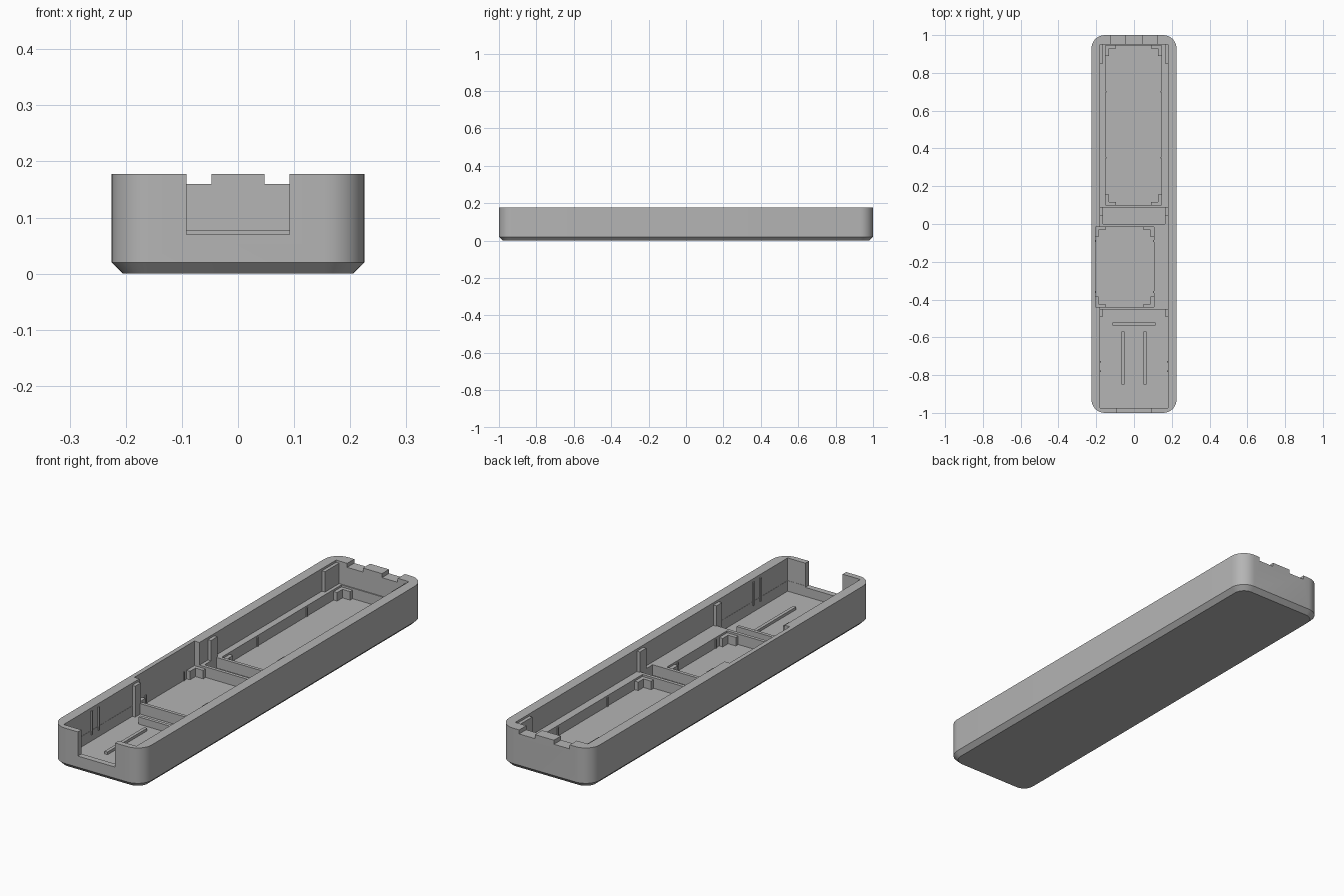
import bpy, bmesh, math

cube = bpy.data.objects.get("Cube")
if cube:
    bpy.data.objects.remove(cube, do_unlink=True)

grey = bpy.data.materials.new("plain grey")
grey.use_nodes = True
colour = (0.46, 0.46, 0.46, 1)
grey.diffuse_color = colour
grey.node_tree.nodes["Principled BSDF"].inputs["Base Color"].default_value = colour

HALF_X, HALF_Y, TOP = 0.225, 1.0, 0.178
WALL_X = 0.18        # inner side wall
FLOOR, LEDGE = 0.03, 0.077


def make_object(name, bm):
    bmesh.ops.recalc_face_normals(bm, faces=bm.faces)
    mesh = bpy.data.meshes.new(name)
    bm.to_mesh(mesh)
    bm.free()
    mesh.materials.append(grey)
    ob = bpy.data.objects.new(name, mesh)
    bpy.context.collection.objects.link(ob)
    return ob


def add_box(bm, x0, x1, y0, y1, z0, z1):
    verts = bmesh.ops.create_cube(bm, size=1)["verts"]
    for v in verts:
        v.co.x = x0 if v.co.x < 0 else x1
        v.co.y = y0 if v.co.y < 0 else y1
        v.co.z = z0 if v.co.z < 0 else z1


def boxes(name, dims):
    bm = bmesh.new()
    for d in dims:
        add_box(bm, *d)
    return make_object(name, bm)


def rounded_ring(bm, inset, z, radius=0.07, steps=8):
    """Rounded rectangle loop of vertices."""
    ring = []
    cx, cy = HALF_X - radius, HALF_Y - radius
    for q, (sx, sy) in enumerate([(1, 1), (-1, 1), (-1, -1), (1, -1)]):
        for i in range(steps + 1):
            a = math.pi / 2 * (q + i / steps)
            r = radius - inset
            ring.append(bm.verts.new((sx * cx + r * math.cos(a),
                                      sy * cy + r * math.sin(a), z)))
    return ring


# Outer case: rounded block with a chamfered underside
bm = bmesh.new()
rings = [rounded_ring(bm, 0.02, 0), rounded_ring(bm, 0, 0.02), rounded_ring(bm, 0, TOP)]
bm.faces.new(rings[0])
bm.faces.new(rings[-1])
for low, high in zip(rings, rings[1:]):
    for i in range(len(low)):
        j = (i + 1) % len(low)
        bm.faces.new((low[i], low[j], high[j], high[i]))
case = make_object("case", bm)

# Hollows, cut one after another
hollows = {
    "main_cavity": (-WALL_X, WALL_X, -0.975, 0.95, LEDGE, 0.3),
    "rear_pocket": (-0.15, 0.145, 0.10, 0.945, FLOOR, 0.25),
    "middle_pocket": (-0.205, 0.105, -0.44, -0.015, FLOOR, 0.26),
    "channel": (-0.165, 0.165, 0, 0.085, FLOOR, 0.25),
    "front_bay": (-0.179, 0.179, -0.974, -0.455, FLOOR, 0.25),
    "front_opening": (-0.092, 0.092, -1.1, -0.96, 0.07, 0.28),
    "back_notch_right": (-0.125, -0.047, 0.93, 1.1, 0.16, 0.28),
    "back_notch_left": (0.047, 0.125, 0.93, 1.1, 0.16, 0.28),
}
for name, dims in hollows.items():
    cutter = boxes(name, [dims])
    cutter.hide_render = True
    mod = case.modifiers.new(name, 'BOOLEAN')
    mod.operation, mod.solver, mod.object = 'DIFFERENCE', 'EXACT', cutter
    bpy.context.view_layer.update()
    graph = bpy.context.evaluated_depsgraph_get()
    cut_mesh = bpy.data.meshes.new_from_object(case.evaluated_get(graph))
    case.modifiers.clear()
    case.data = cut_mesh
    bpy.data.objects.remove(cutter, do_unlink=True)

bpy.ops.object.select_all(action='DESELECT')
case.select_set(True)
bpy.context.view_layer.objects.active = case
bpy.ops.object.shade_smooth_by_angle(angle=math.radians(25))


def both_sides(x0, x1, *rest):
    return [(x0, x1, *rest), (-x1, -x0, *rest)]


# Corner posts and slim ribs on the side walls
posts = []
for y0, y1 in [(0.85, 0.955), (0.045, 0.09), (-0.49, -0.45)]:
    posts += both_sides(0.165, 0.182, y0, y1, FLOOR, 0.168)
boxes("wall_posts", posts)
ribs = []
for y in (-0.78, -0.73):
    ribs += both_sides(0.174, 0.182, y - 0.004, y + 0.004, 0.06, 0.165)
boxes("wall_ribs", ribs)

# Rails on the front floor
boxes("floor_rails", both_sides(0.05, 0.065, -0.85, -0.57, FLOOR - 0.005, 0.042))
boxes("cross_rail", [(-0.115, 0.115, -0.537, -0.522, FLOOR - 0.005, 0.062)])


def corner_brackets(name, x0, x1, y0, y1, arm=0.055, thick=0.017):
    """An L-shaped bracket in each corner of a pocket."""
    dims = []
    for x, sx in ((x0, 1), (x1, -1)):
        for y, sy in ((y0, 1), (y1, -1)):
            for ax, ay in ((arm, thick), (thick, arm)):
                xs = sorted((x - 0.003 * sx, x + ax * sx))
                ys = sorted((y - 0.003 * sy, y + ay * sy))
                dims.append((*xs, *ys, FLOOR - 0.005, 0.068))
    boxes(name, dims)


corner_brackets("rear_brackets", -0.15, 0.145, 0.10, 0.945)
corner_brackets("middle_brackets", -0.205, 0.105, -0.44, -0.015)

# Tiny locating ribs along the pocket walls
ticks = []
for x0, x1, y_list in [(-0.15, 0.145, (0.35, 0.7)), (-0.205, 0.105, (-0.36, -0.09))]:
    for y in y_list:
        for x in (x0, x1):
            ticks.append((x - 0.004, x + 0.004, y - 0.004, y + 0.004, FLOOR - 0.005, 0.07))
boxes("pocket_ribs", ticks)
